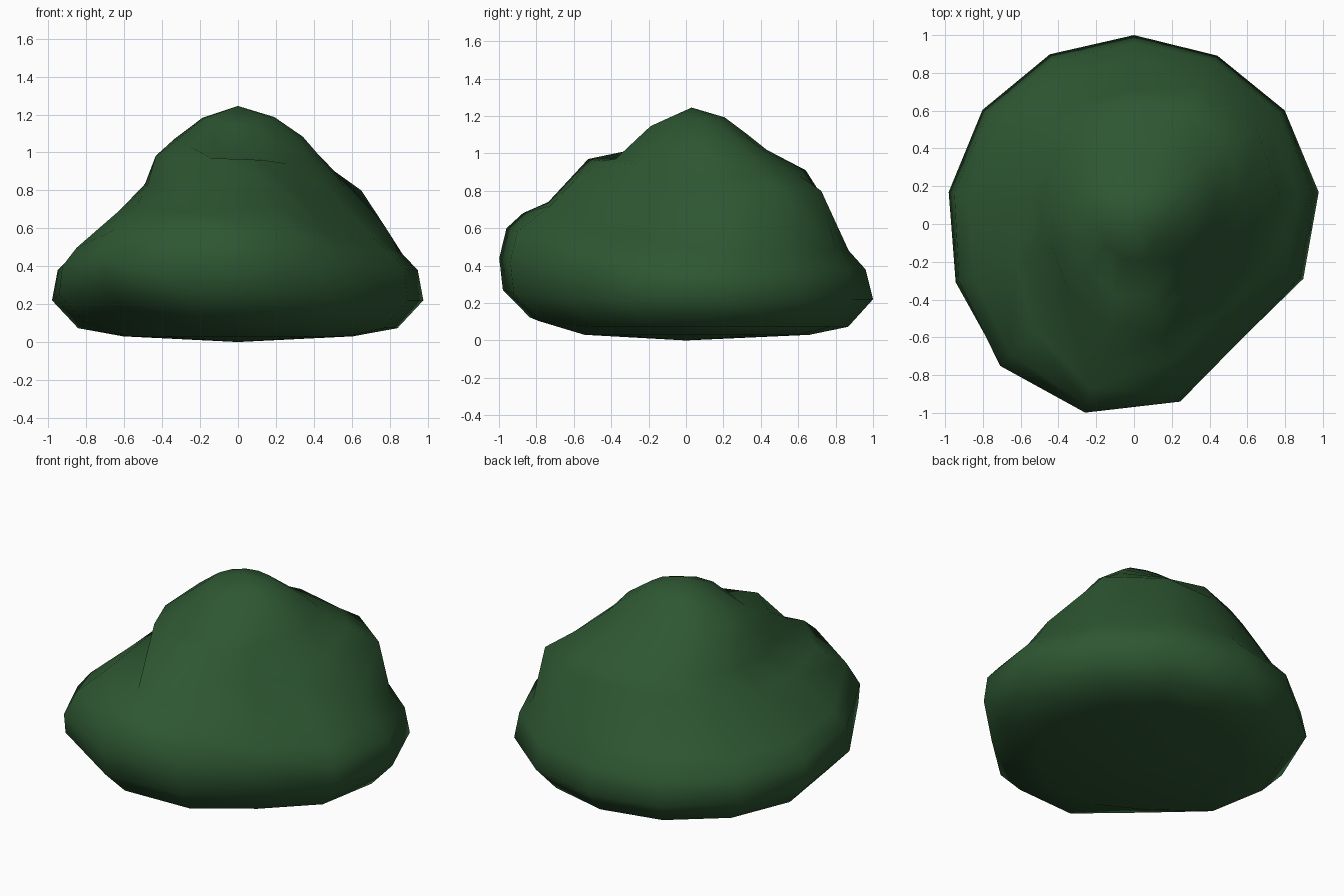
import bpy, bmesh, math

if "Cube" in bpy.data.objects:
    bpy.data.objects.remove(bpy.data.objects["Cube"])

SIDES = 13
CENTRE_Y = 0.05
TOP_Z = 1.245

# Side profiles (radius, height) from the widest ring upward,
# keyed by compass angle: 0 = back, 90 = right, 180 = front, 270 = left
PROFILES = [
    (0,   [(.95, .22), (.91, .38), (.82, .48), (.66, .80), (.59, .91), (.38, 1.02), (.28, 1.10)]),
    (28,  [(.95, .22), (.92, .38), (.85, .48), (.76, .80), (.63, .88), (.42, 1.01), (.30, 1.09)]),
    (55,  [(.97, .22), (.94, .38), (.86, .47), (.79, .80), (.62, .90), (.44, 1.02), (.36, 1.09)]),
    (97,  [(.99, .22), (.96, .38), (.88, .46), (.78, .54), (.54, .80), (.42, .98), (.34, 1.08)]),
    (138, [(.87, .22), (.87, .40), (.82, .49), (.70, .58), (.51, .76), (.40, .94), (.33, 1.04)]),
    (166, [(1.0, .25), (1.02, .42), (.98, .58), (.80, .72), (.66, .86), (.52, .96), (.44, .97)]),
    (194, [(1.06, .27), (1.08, .44), (1.04, .60), (.95, .68), (.81, .74), (.59, .97), (.44, .97)]),
    (220, [(1.06, .33), (1.07, .45), (.99, .59), (.81, .71), (.57, .80), (.53, .97), (.38, 1.03)]),
    (265, [(.99, .22), (.96, .38), (.88, .46), (.61, .69), (.49, .83), (.44, .98), (.34, 1.07)]),
]


def profile_at(angle):
    """Blend the two neighbouring key profiles, then add underside and cap."""
    keys = PROFILES + [(360, PROFILES[0][1])]
    for (a0, p0), (a1, p1) in zip(keys, keys[1:]):
        if a0 <= angle <= a1:
            t = (angle - a0) / (a1 - a0)
            t = t * t * (3 - 2 * t)
            pts = [(u[0] + (v[0] - u[0]) * t, u[1] + (v[1] - u[1]) * t)
                   for u, v in zip(p0, p1)]
            break
    r, z = pts[0]
    rt, zt = pts[-1]
    cap = (rt * .56, zt + (TOP_Z - zt) * .64)
    return [(.61, .03), (r * .86, z - .147)] + pts + [cap]


# Rounded shrub: loft thirteen profiles into a closed skin
bm = bmesh.new()
columns = []
for i in range(SIDES):
    deg = 360 * i / SIDES
    a = math.radians(deg)
    columns.append([bm.verts.new((r * math.sin(a), CENTRE_Y + r * math.cos(a), z))
                    for r, z in profile_at(deg)])
top = bm.verts.new((0, .03, TOP_Z))
bottom = bm.verts.new((0, 0, 0))
for i in range(SIDES):
    c, d = columns[i], columns[(i + 1) % SIDES]
    for k in range(len(c) - 1):
        bm.faces.new((c[k], c[k + 1], d[k + 1], d[k]))
    bm.faces.new((c[-1], top, d[-1]))
    bm.faces.new((bottom, c[0], d[0]))
bmesh.ops.recalc_face_normals(bm, faces=bm.faces)
for f in bm.faces:
    f.smooth = True

mesh = bpy.data.meshes.new("bush")
bm.to_mesh(mesh)
bm.free()
bush = bpy.data.objects.new("bush", mesh)
bpy.context.collection.objects.link(bush)

# Dark green foliage
mat = bpy.data.materials.new("foliage_green")
mat.diffuse_color = (0.027, 0.095, 0.032, 1)
mat.use_nodes = True
mat.node_tree.nodes["Principled BSDF"].inputs["Base Color"].default_value = mat.diffuse_color
mesh.materials.append(mat)
